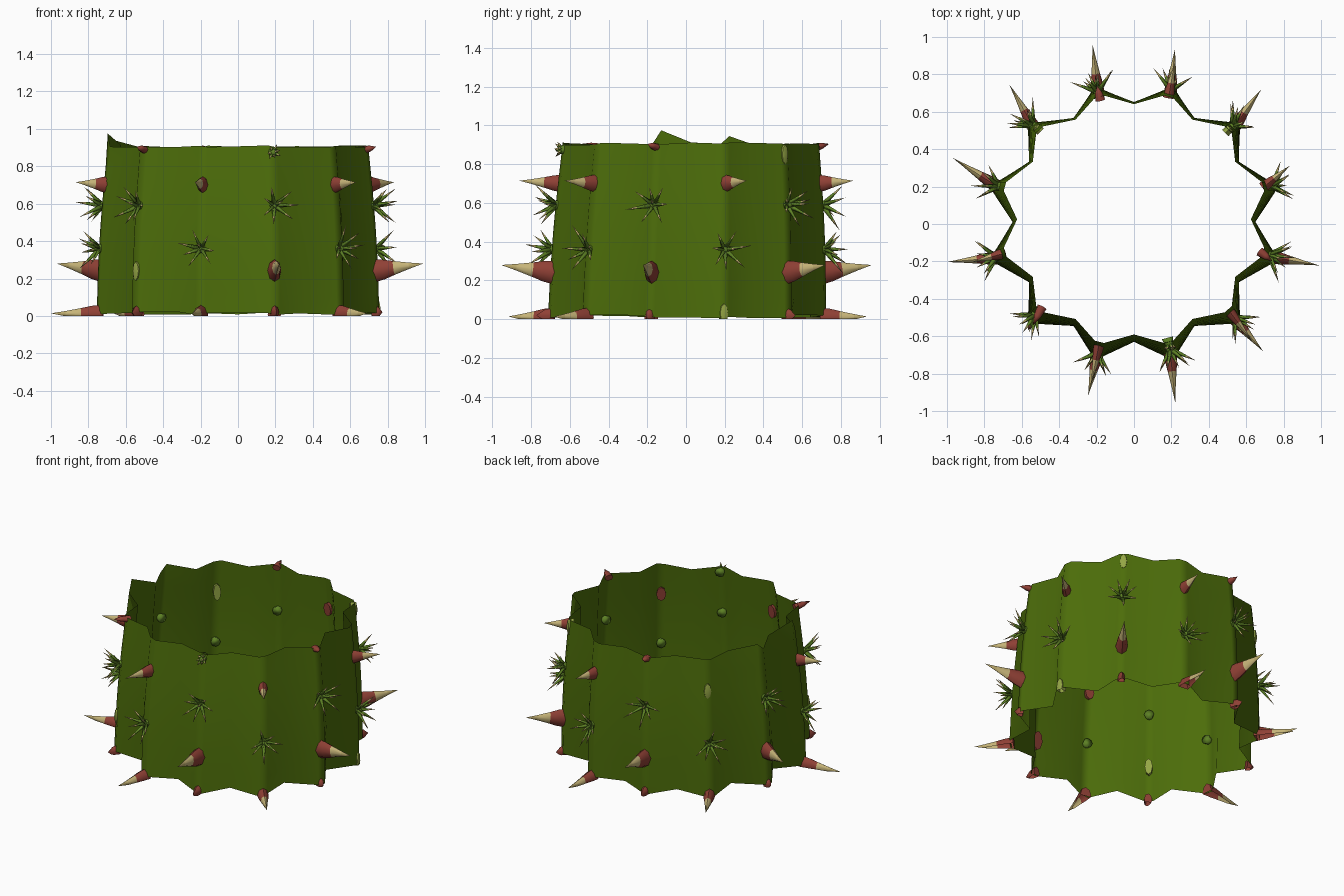
import bpy, bmesh, math, random
from mathutils import Vector

if "Cube" in bpy.data.objects:
    bpy.data.objects.remove(bpy.data.objects["Cube"])

random.seed(4)
TOP, BOTTOM = 0.905, 0.012


def material(name, rgb):
    m = bpy.data.materials.new(name)
    m.diffuse_color = (*rgb, 1)
    m.use_nodes = True
    m.node_tree.nodes["Principled BSDF"].inputs["Base Color"].default_value = m.diffuse_color
    return m


GREEN = material("body green", (0.073, 0.153, 0.003))
LEAF = material("thorn green", (0.11, 0.22, 0.018))
RED = material("thorn red", (0.28, 0.052, 0.036))
TAN = material("thorn tan", (0.50, 0.40, 0.15))
CREAM = material("thorn cream", (0.57, 0.46, 0.19))
PALE = material("scar pale green", (0.30, 0.38, 0.06))


def finish(bm, name, mats, clip=False, smooth=50):
    if clip:  # trim whatever hangs below the floor
        bmesh.ops.bisect_plane(bm, geom=bm.verts[:] + bm.edges[:] + bm.faces[:],
                               plane_co=(0, 0, 0), plane_no=(0, 0, 1), clear_inner=True)
    me = bpy.data.meshes.new(name)
    bm.to_mesh(me)
    bm.free()
    for m in mats:
        me.materials.append(m)
    ob = bpy.data.objects.new(name, me)
    bpy.context.collection.objects.link(ob)
    bpy.ops.object.select_all(action='DESELECT')
    ob.select_set(True)
    bpy.context.view_layer.objects.active = ob
    bpy.ops.object.shade_smooth_by_angle(angle=math.radians(smooth))
    return ob


def wall(deg, z, ridge=True):
    """Point on the ribbed wall at an angle and height."""
    t = z / 0.9
    r = 0.775 - 0.06 * t if ridge else 0.645 - 0.02 * t
    r += 0.012 * math.sin(math.pi * min(max(t, 0), 1))
    a = math.radians(deg)
    squash = 0.95 if ridge else 0.985
    return Vector((r * math.cos(a), r * math.sin(a) * squash + 0.005 + 0.02 * t, z))


# Ribbed open tube: 12 ridges at 15 + 30k degrees, valleys between
bm = bmesh.new()
levels = 9
peaks = {195: 0.07, 165: 0.04}
cols = []
for k in range(12):
    c = 15 + 30 * k
    cols += [(c - 15, 'valley'), (c - 2, 'ridge'), (c + 2, 'ridge')]
grid = []
for j in range(levels):
    row = []
    for deg, kind in cols:
        z = BOTTOM + (TOP - BOTTOM) * j / (levels - 1)
        p = wall(deg, z, kind == 'ridge')
        if j == levels - 1:
            p.z += peaks.get(deg + 2, random.uniform(-0.006, 0.008))
        elif j == 0:
            p.z += random.uniform(-0.008, 0.012)
        row.append(bm.verts.new(p))
    grid.append(row)
n = len(cols)
for j in range(levels - 1):
    for i in range(n):
        k = (i + 1) % n
        bm.faces.new((grid[j][i], grid[j][k], grid[j + 1][k], grid[j + 1][i]))
finish(bm, "ribbed_body", [GREEN], smooth=170)


def cone(bm, base, tip, w, h, rings, sides=8):
    """Tapered thorn; rings = [(fraction, radius scale, material of next band)]."""
    d = (tip - base).normalized()
    side = d.cross(Vector((0, 0, 1)))
    side = side.normalized() if side.length > 1e-3 else Vector((1, 0, 0))
    up = d.cross(side)
    prev = None
    for f, s, mat in rings:
        c = base.lerp(tip, f)
        ring = [bm.verts.new(c + side * w * s * math.cos(math.tau * i / sides)
                             + up * h * s * math.sin(math.tau * i / sides))
                for i in range(sides)]
        if prev:
            for i in range(sides):
                k = (i + 1) % sides
                bm.faces.new((prev[i], prev[k], ring[k], ring[i])).material_index = pm
        else:
            bm.faces.new(ring[::-1]).material_index = mat
        prev, pm = ring, mat
    end = bm.verts.new(tip)
    for i in range(sides):
        bm.faces.new((prev[i], prev[(i + 1) % sides], end)).material_index = pm


THORN = [(0, 1.0, 0), (0.22, 0.85, 0), (0.42, 0.6, 2), (0.72, 0.27, 1)]
STUB = [(0, 1.0, 0), (0.5, 0.75, 0)]


def big_thorn(deg, z, tip_deg, tip_r, tip_z, w, h, rings=THORN):
    bm = bmesh.new()
    base = wall(deg, z)
    base.xy *= 0.97
    a = math.radians(tip_deg)
    cone(bm, base, Vector((tip_r * math.cos(a), tip_r * math.sin(a), tip_z)), w, h, rings)
    finish(bm, f"big_thorn_{deg}_{int(z * 100)}", [RED, TAN, CREAM], clip=True)


def spine_star(deg, z, size=0.14):
    bm = bmesh.new()
    p = wall(deg, z)
    p.xy *= 0.975
    a = math.radians(deg)
    out = Vector((math.cos(a), math.sin(a), 0))
    tan, up = Vector((-math.sin(a), math.cos(a), 0)), Vector((0, 0, 1))
    cone(bm, p - out * 0.01, p + out * 0.06, 0.03, 0.03, [(0, 1, 0), (0.6, 0.7, 0)])
    turn = random.uniform(0, 1)
    for i in range(8):  # outer ring of seven spines and one in the middle
        b = math.tau * i / 7 + turn + random.uniform(-0.2, 0.2)
        spread = 0.85 if i < 7 else 0.2
        d = out * random.uniform(0.55, 0.9) + (tan * math.cos(b) + up * math.sin(b)) * spread
        length = size * random.uniform(0.8, 1.15)
        cone(bm, p + out * 0.02, p + out * 0.02 + d.normalized() * length, 0.015, 0.015,
             [(0, 1, 0), (0.6, 0.45, 1)], 4)
    finish(bm, f"spine_star_{deg}_{int(z * 100)}", [LEAF, TAN], smooth=120)


def scar(deg, z):
    bm = bmesh.new()
    p = wall(deg, z)
    a = math.radians(deg)
    out = Vector((math.cos(a), math.sin(a), 0))
    cone(bm, p - out * 0.03, p + out * 0.016, 0.024, 0.055,
         [(0, 1, 0), (0.8, 0.9, 0)], 8)
    finish(bm, f"scar_{deg}_{int(z * 100)}", [PALE], clip=True)


# Thorn layout: alternate ridges carry two different stacks
tips = [(26, .89), (46.6, .99), (76.8, .96), (103, .985), (131.8, 1.0), (160, 1.03),
        (191.5, 1.02), (229, .88), (255, .95), (283, .98), (315.4, .97), (347.4, 1.015)]
scars = {(15, 0.03), (45, 0.85), (135, 0.7), (225, 0.24)}
for k, (tip, reach) in enumerate(tips):
    deg = 15 + 30 * k
    mid = (deg + tip) / 2
    if k % 2 == 0:
        spots = [(0.70, mid, 0.89, 0.715, 0.03, 0.046, THORN),
                 (0.008, tip, reach, 0.014, 0.036, 0.052, THORN)]
        spine_star(deg, 0.36)
    else:
        spots = [(0.24, tip, reach, 0.28, 0.038, 0.062, THORN),
                 (0.02, deg, 0.80, 0.02, 0.025, 0.04, STUB)]
        spine_star(deg, 0.59)
    if deg in (105, 225, 345):
        spots.append((0.885, deg, 0.765, 0.905, 0.026, 0.022, STUB))
    for z, tip_deg, r, tz, w, h, rings in spots:
        if (deg, z) not in scars and not (deg == 15 and z < 0.02):
            big_thorn(deg, z, tip_deg, r, tz, w, h, rings)
for deg, z in sorted(scars):
    scar(deg, z)
spine_star(285, 0.875, 0.05)
